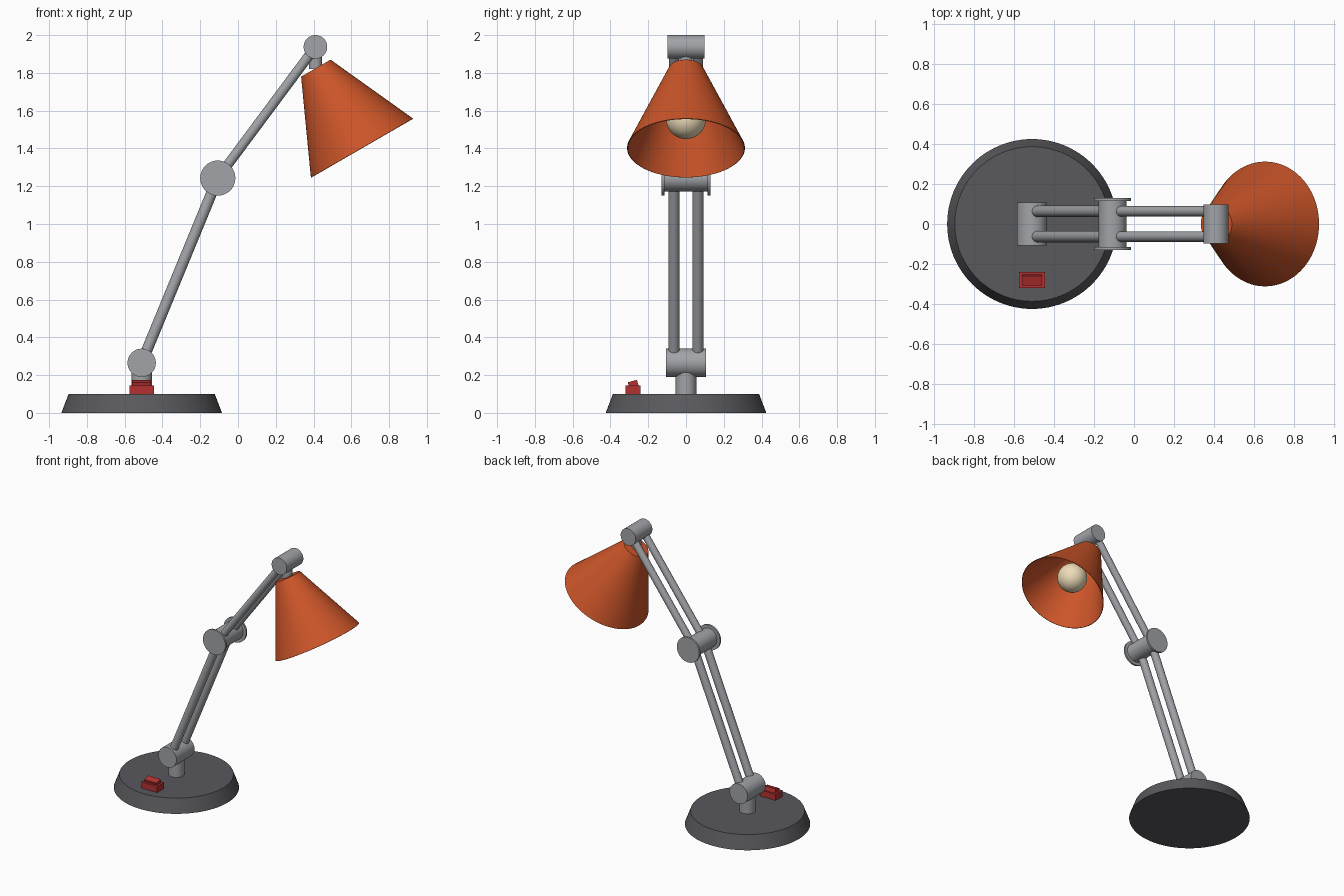
import bpy
import bmesh
import math
from mathutils import Vector

if "Cube" in bpy.data.objects:
    bpy.data.objects.remove(bpy.data.objects["Cube"])


def material(name, rgb):
    m = bpy.data.materials.new(name)
    m.diffuse_color = (*rgb, 1)
    m.use_nodes = True
    m.node_tree.nodes["Principled BSDF"].inputs["Base Color"].default_value = m.diffuse_color
    return m


dark = material("dark_grey", (0.10, 0.10, 0.11))
metal = material("metal_grey", (0.36, 0.37, 0.39))
orange = material("orange", (0.60, 0.09, 0.022))
red = material("red", (0.45, 0.03, 0.03))
cream = material("cream", (0.85, 0.72, 0.48))


def finish(obj, name, mat):
    obj.name = name
    obj.data.materials.append(mat)
    bpy.ops.object.shade_smooth_by_angle(angle=math.radians(35))
    return obj


def rod(name, a, b, r1, mat, r2=None, segs=48):
    """Cylinder or cone from point a (radius r1) to point b (radius r2)."""
    a, b = Vector(a), Vector(b)
    bpy.ops.mesh.primitive_cone_add(vertices=segs, radius1=r1,
                                    radius2=r1 if r2 is None else r2,
                                    depth=(b - a).length, location=(a + b) / 2)
    obj = bpy.context.object
    obj.rotation_euler = (b - a).to_track_quat('Z', 'Y').to_euler()
    return finish(obj, name, mat)


def pivot(name, p, r, half):
    """Joint barrel lying along y at (x, z) point p."""
    return rod(name, (p[0], -half, p[1]), (p[0], half, p[1]), r, metal)


def box(name, loc, size, mat, tilt=0):
    bpy.ops.mesh.primitive_cube_add(size=1, location=loc, rotation=(tilt, 0, 0))
    obj = bpy.context.object
    obj.scale = size
    return finish(obj, name, mat)


BX = -0.51
shoulder, elbow, head = (BX, 0.265), (-0.107, 1.243), (0.41, 1.9375)

# Base and stem
rod("base", (BX, 0, 0), (BX, 0, 0.1), 0.425, dark, 0.387, 96)
rod("stem", (BX, 0, 0.1), (BX, 0, 0.265), 0.055, metal)

# Joints
pivot("shoulder_joint", shoulder, 0.075, 0.107)
pivot("elbow_joint", elbow, 0.07, 0.117)
pivot("head_joint", head, 0.0625, 0.098)

# Paired arms and elbow end discs
for side, s in (("right", -1), ("left", 1)):
    y = s * 0.063
    for part, p, q, r in (("lower", shoulder, elbow, 0.029),
                          ("upper", elbow, head, 0.026)):
        rod(f"{part}_arm_{side}", (p[0], y, p[1]), (q[0], y, q[1]), r, metal, segs=24)
    rod(f"elbow_disc_{side}", (elbow[0], s * 0.115, elbow[1]),
        (elbow[0], s * 0.129, elbow[1]), 0.093, metal)

# Neck under the head joint
rod("neck", (head[0], 0, 1.82), (head[0], 0, head[1]), 0.035, metal)

# Conical shade: thin shell, open at the wide end
top, axis = Vector((0.412, 0, 1.825)), Vector((0.5, 0, -math.sqrt(0.75)))
shade = rod("shade", top + axis * 0.488, top, 0.312, orange, 0.09, 96)
bm = bmesh.new()
bm.from_mesh(shade.data)
bm.faces.ensure_lookup_table()
mouth = [f for f in bm.faces if len(f.verts) > 4 and f.calc_center_median().z < 0]
bmesh.ops.delete(bm, geom=mouth, context='FACES_ONLY')
bm.to_mesh(shade.data)
bm.free()
shell = shade.modifiers.new("shell", 'SOLIDIFY')
shell.thickness = 0.004

# Bulb
bpy.ops.mesh.primitive_uv_sphere_add(segments=48, ring_count=24, radius=0.105,
                                     location=top + axis * 0.312)
finish(bpy.context.object, "bulb", cream)

# Rocker switch
box("switch_body", (BX, -0.28, 0.121), (0.13, 0.08, 0.05), red)
box("switch_rocker", (BX, -0.28, 0.154), (0.10, 0.05, 0.03), red, math.radians(15))
